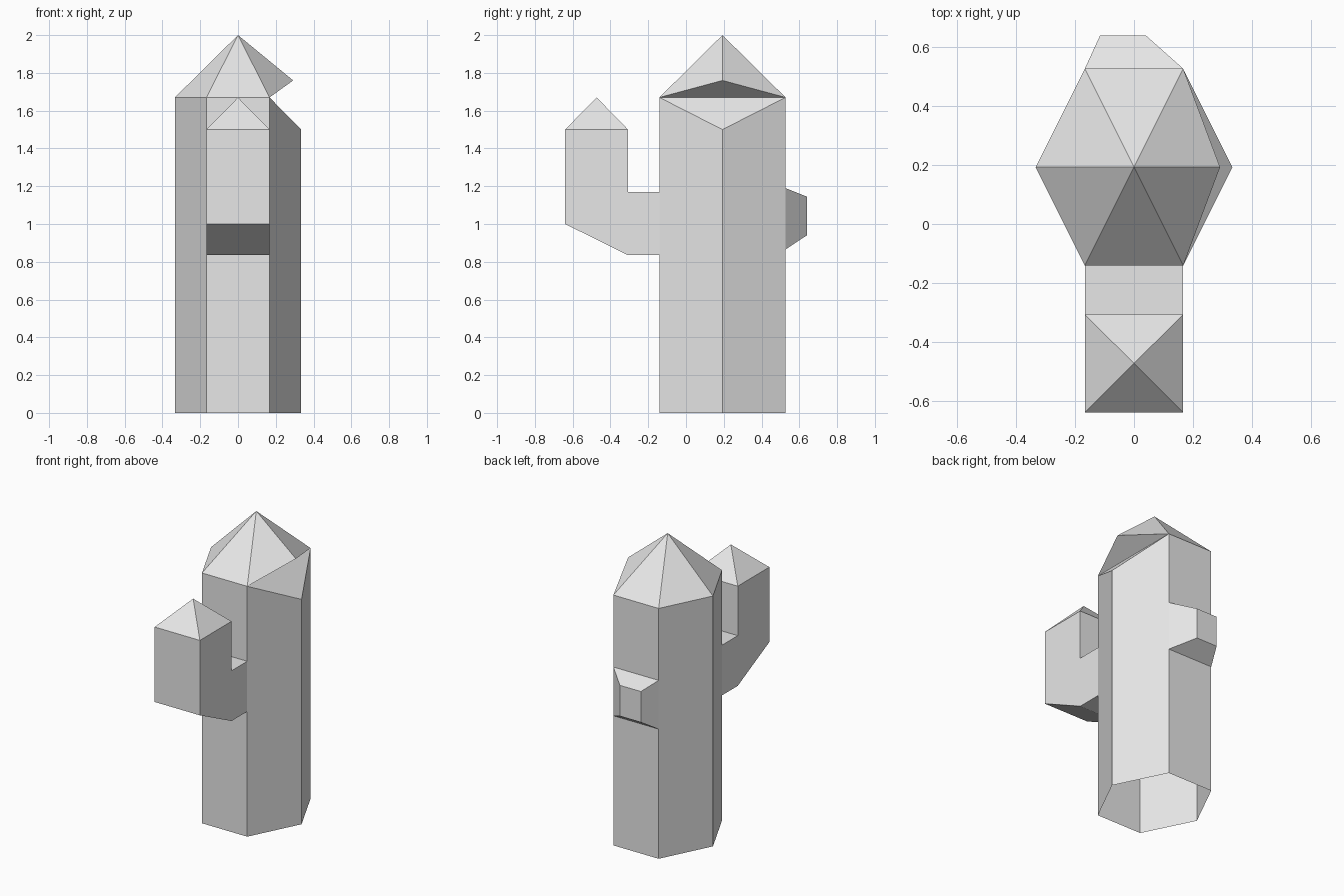
import bpy
import bmesh

cube = bpy.data.objects.get("Cube")
if cube:
    bpy.data.objects.remove(cube, do_unlink=True)

GREY = (0.8, 0.8, 0.8, 1)
grey = bpy.data.materials.new("plain grey")
grey.use_nodes = True
grey.diffuse_color = GREY
grey.node_tree.nodes["Principled BSDF"].inputs["Base Color"].default_value = GREY

W = 0.167           # half width of trunk faces and arm
MID = 0.193         # trunk centre in y
FRONT, BACK = MID - 2 * W, MID + 2 * W
EAVE = 1.67


def finish(name, bm):
    bmesh.ops.remove_doubles(bm, verts=bm.verts[:], dist=0.0005)
    bmesh.ops.recalc_face_normals(bm, faces=bm.faces[:])
    mesh = bpy.data.meshes.new(name)
    bm.to_mesh(mesh)
    bm.free()
    mesh.materials.append(grey)
    obj = bpy.data.objects.new(name, mesh)
    bpy.context.collection.objects.link(obj)
    return obj


def ring(bm, points):
    return [bm.verts.new(p) for p in points]


def bridge(bm, a, b):
    """Quads between two closed rings of equal length."""
    for i in range(len(a)):
        j = (i + 1) % len(a)
        bm.faces.new((a[i], a[j], b[j], b[i]))


def fan(bm, loop, tip):
    """Triangles from a closed ring to a point."""
    apex = bm.verts.new(tip)
    for i in range(len(loop)):
        bm.faces.new((loop[i], loop[(i + 1) % len(loop)], apex))


# Trunk: open-bottomed six-sided column with a notch under a lifted roof corner
hexagon = [(2 * W, MID), (W, BACK), (-W, BACK), (-2 * W, MID), (-W, FRONT), (W, FRONT)]
bm = bmesh.new()
base = ring(bm, [(x, y, 0) for x, y in hexagon])
top = ring(bm, [(x, y, EAVE) for x, y in hexagon])
top[0].co.z = 1.5
bridge(bm, base, top)
lip = bm.verts.new((0.292, MID, 1.76))
bm.faces.new((top[0], top[1], top[5]))      # notch floor
bm.faces.new((lip, top[5], top[1]))         # notch ceiling
fan(bm, [lip] + top[1:], (0, MID, 2))       # pointed roof
finish("trunk", bm)

# Arm: bent square limb with a pointed cap
bend = [(FRONT, 0.835), (-0.307, 0.835), (-0.64, 1.0), (-0.64, 1.5),
        (-0.307, 1.5), (-0.307, 1.17), (FRONT, 1.17)]
bm = bmesh.new()
sides = [ring(bm, [(x, y, z) for y, z in bend]) for x in (-W, W)]
for side in sides:
    bm.faces.new(side)
left, right = sides
for i in range(len(bend) - 1):
    if i != 3:                              # the cap closes the upper end
        bm.faces.new((left[i], left[i + 1], right[i + 1], right[i]))
fan(bm, [left[3], left[4], right[4], right[3]], (0, -0.473, EAVE))
finish("arm", bm)


# Bud: tapered stub on the back face
def rectangle(x0, x1, y, z0, z1):
    return [(x0, y, z0), (x1, y, z0), (x1, y, z1), (x0, y, z1)]


bm = bmesh.new()
root = ring(bm, rectangle(-W, W, BACK, 0.865, 1.19))
end = ring(bm, rectangle(-0.115, 0.04, 0.64, 0.94, 1.145))
bridge(bm, root, end)
bm.faces.new(end)
finish("bud", bm)
